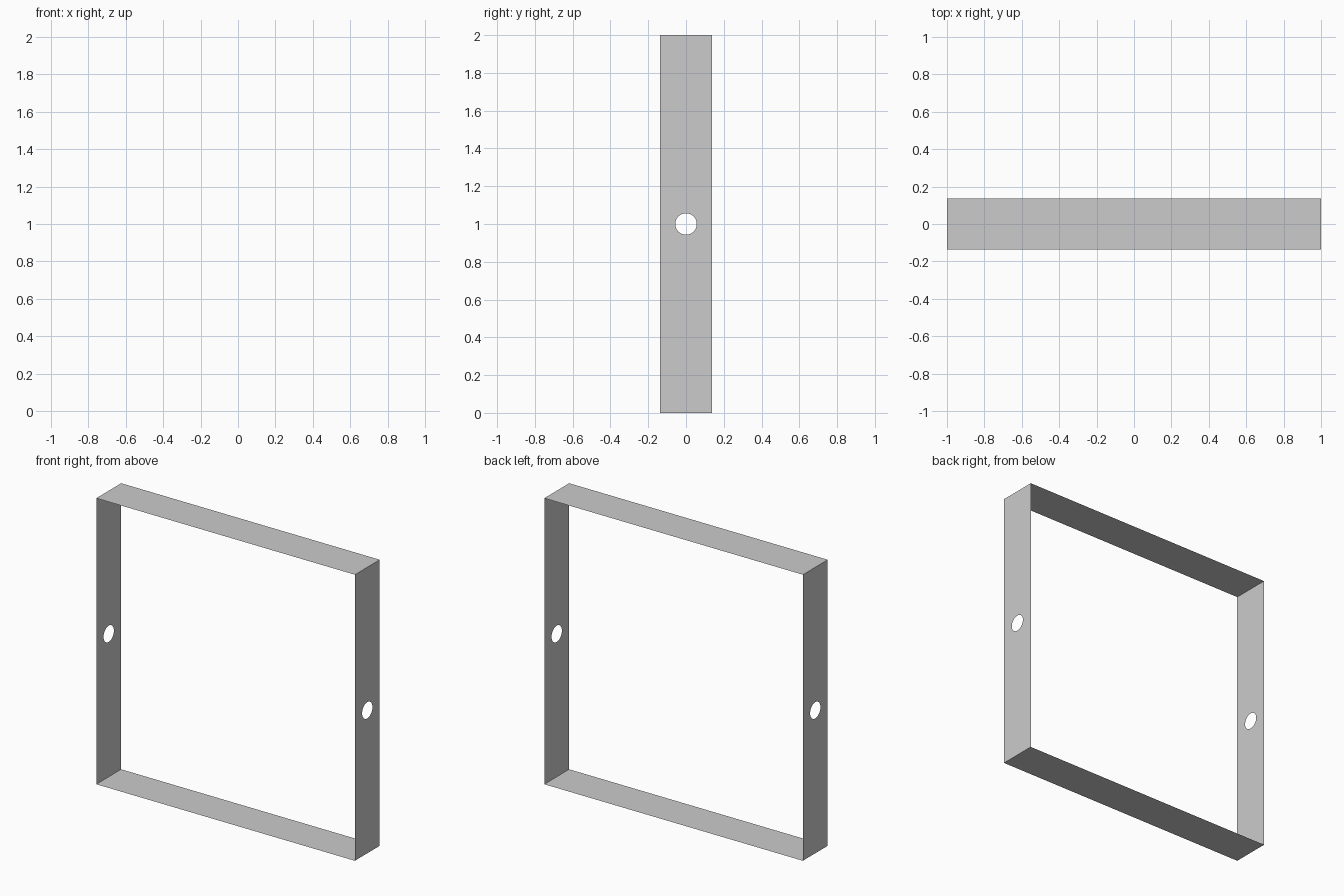
import bpy, bmesh
from math import sin, cos, pi

if "Cube" in bpy.data.objects:
    bpy.data.objects.remove(bpy.data.objects["Cube"])

HALF_DEPTH = 0.137   # half the frame depth (y)
HOLE_R = 0.057       # radius of the side holes
SEGS = 32            # sides of each hole


def add_object(name, bm):
    mesh = bpy.data.meshes.new(name)
    bm.to_mesh(mesh)
    bm.free()
    bpy.context.collection.objects.link(bpy.data.objects.new(name, mesh))


def horizontal_panel(name, z, up):
    """Thin sheet spanning the full width of the frame."""
    bm = bmesh.new()
    d = HALF_DEPTH
    corners = [(-1, -d), (1, -d), (1, d), (-1, d)]
    face = bm.faces.new([bm.verts.new((x, y, z)) for x, y in corners])
    if not up:
        face.normal_flip()
    add_object(name, bm)


def side_panel(name, x):
    """Thin upright sheet with a round hole at mid height."""
    bm = bmesh.new()
    d = HALF_DEPTH
    hole, square = [], []
    for i in range(SEGS):
        a = 2 * pi * i / SEGS + pi / 4
        c, s = cos(a), sin(a)
        k = d / max(abs(c), abs(s))
        hole.append(bm.verts.new((x, HOLE_R * c, 1 + HOLE_R * s)))
        square.append(bm.verts.new((x, k * c, 1 + k * s)))
    # Square collar around the hole
    for i in range(SEGS):
        j = (i + 1) % SEGS
        bm.faces.new((hole[i], square[i], square[j], hole[j]))
    # Plain lengths above and below the collar
    q = SEGS // 4
    bm.faces.new(square[:q + 1][::-1] +
                 [bm.verts.new((x, y, 2)) for y in (d, -d)])
    bm.faces.new(square[2 * q:3 * q + 1][::-1] +
                 [bm.verts.new((x, y, 0)) for y in (-d, d)])
    if x < 0:
        bmesh.ops.reverse_faces(bm, faces=bm.faces[:])
    add_object(name, bm)


# Open frame made of four sheets
horizontal_panel("top_panel", 2, True)
horizontal_panel("bottom_panel", 0, False)
side_panel("right_panel", 1)
side_panel("left_panel", -1)
